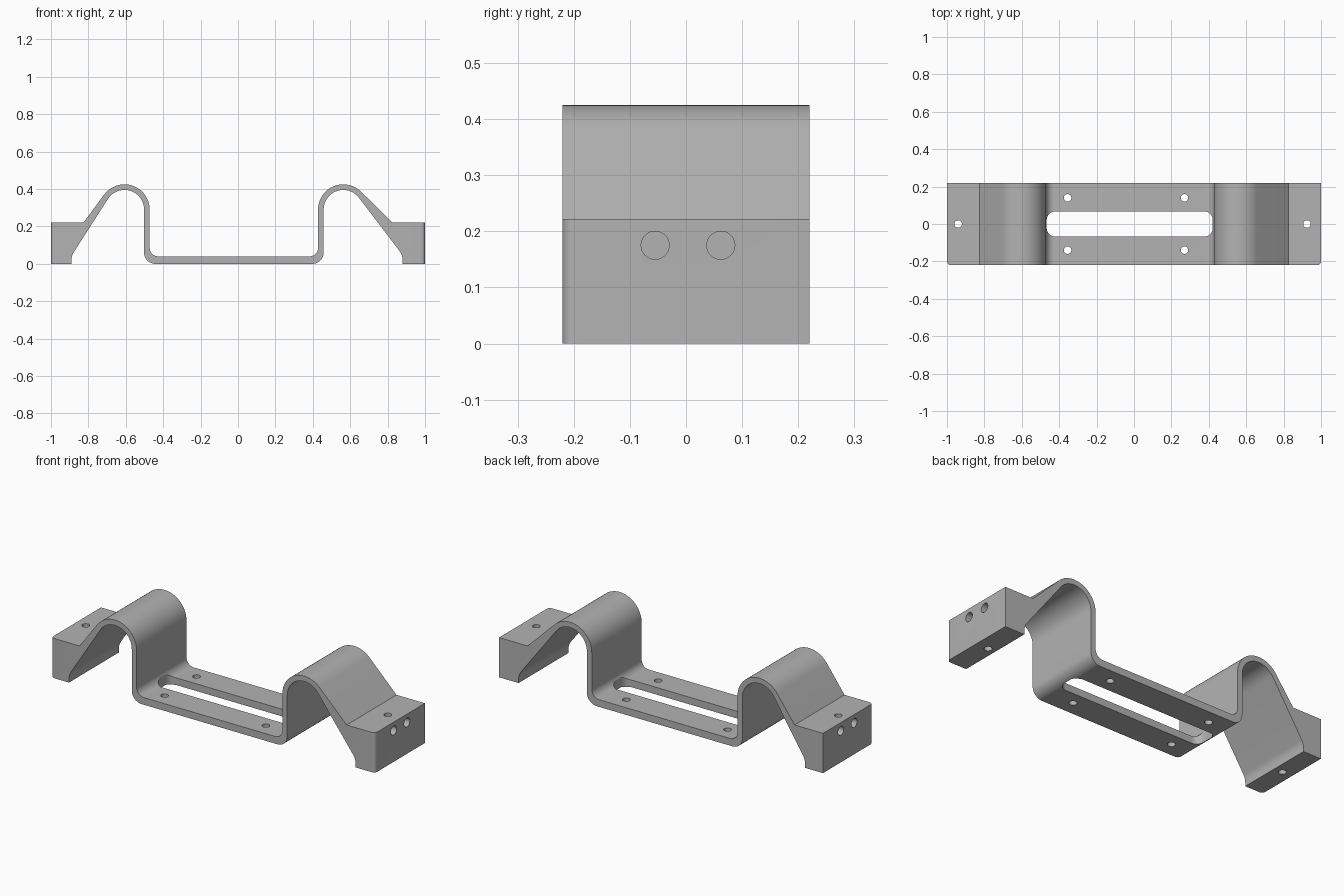
import bpy, bmesh, math

cube = bpy.data.objects.get("Cube")
if cube:
    bpy.data.objects.remove(cube, do_unlink=True)

grey = bpy.data.materials.new("plain grey")
grey.use_nodes = True
grey.diffuse_color = (0.45, 0.45, 0.45, 1)
grey.node_tree.nodes["Principled BSDF"].inputs["Base Color"].default_value = (0.45, 0.45, 0.45, 1)

DEPTH = 0.22      # half width of the strap
BLOCK_TOP = 0.222


def arc(cx, cz, r, a0, a1, n=10):
    angles = [math.radians(a0 + (a1 - a0) * i / n) for i in range(n + 1)]
    return [(cx + r * math.cos(a), cz + r * math.sin(a)) for a in angles]


def tangent_angle(cx, cz, r, p):
    """Angle on the circle where the upper tangent line from p touches."""
    dx, dz = p[0] - cx, p[1] - cz
    return math.degrees(math.atan2(dz, dx) + math.acos(r / math.hypot(dx, dz)))


def half_profile(hump_x, foot_x, foot_angle):
    """Half outline from the base's top, over the hump, and back beneath."""
    hump_z, outer, inner, foot_r = 0.29, 0.135, 0.105, 0.08
    shoulder = (0.825, BLOCK_TOP)
    foot = arc(foot_x - foot_r, 0.02, foot_r, 0, foot_angle, 6)
    pts = arc(hump_x - outer - 0.045, 0.085, 0.045, -90, 0)
    pts += arc(hump_x, hump_z, outer, 180, tangent_angle(hump_x, hump_z, outer, shoulder), 24)
    pts += [shoulder, (1, BLOCK_TOP), (1, 0), (foot_x, 0)] + foot
    pts += arc(hump_x, hump_z, inner, tangent_angle(hump_x, hump_z, inner, foot[-1]), 180, 24)
    pts += arc(hump_x - inner - 0.06, 0.06, 0.06, 0, -90)
    return pts


def finish(bm, name):
    bmesh.ops.recalc_face_normals(bm, faces=bm.faces[:])
    mesh = bpy.data.meshes.new(name)
    bm.to_mesh(mesh)
    bm.free()
    mesh.materials.append(grey)
    ob = bpy.data.objects.new(name, mesh)
    bpy.context.collection.objects.link(ob)
    return ob


# Bent strap with end blocks, extruded from one outline
right = half_profile(0.563, 0.88, 40)
left = [(-x, z) for x, z in reversed(half_profile(0.607, 0.89, 33))]
bm = bmesh.new()
face = bm.faces.new([bm.verts.new((x, -DEPTH, z)) for x, z in right + left])
extruded = bmesh.ops.extrude_face_region(bm, geom=[face])["geom"]
bmesh.ops.translate(bm, vec=(0, 2 * DEPTH, 0),
                    verts=[g for g in extruded if isinstance(g, bmesh.types.BMVert)])
# Rounded front corners of the end blocks
corners = [e for e in bm.edges
           if all(abs(v.co.x) > 0.999 and v.co.y < 0 for v in e.verts)]
bmesh.ops.bevel(bm, geom=corners, offset=0.02, segments=6, profile=0.5, affect='EDGES')
bracket = finish(bm, "bracket_strap")


def cylinder_cutter(name, r, length, loc, along_x=False):
    bpy.ops.mesh.primitive_cylinder_add(
        vertices=32, radius=r, depth=length, location=loc,
        rotation=(0, math.pi / 2 if along_x else 0, 0))
    ob = bpy.context.object
    ob.name = name
    return ob


# Screw holes in the base and the end blocks
cutters = []
for x in (-0.355, 0.27):
    for y in (-0.14, 0.14):
        cutters.append(cylinder_cutter("base_hole_cutter", 0.02, 0.2, (x, y, 0.02)))
for x in (-0.94, 0.925):
    cutters.append(cylinder_cutter("block_hole_cutter", 0.02, 0.6, (x, 0, 0.11)))
# Blind holes in the end faces
for x in (-1, 1):
    for y in (-0.055, 0.062):
        cutters.append(cylinder_cutter("end_hole_cutter", 0.025, 0.2, (x, y, 0.175), True))

# Long rounded slot in the base
bm = bmesh.new()
bmesh.ops.create_cube(bm, size=1)
bmesh.ops.scale(bm, vec=(0.888, 0.134, 0.3), verts=bm.verts[:])
bmesh.ops.translate(bm, vec=(-0.023, 0, 0.02), verts=bm.verts[:])
upright = [e for e in bm.edges if abs(e.verts[0].co.z - e.verts[1].co.z) > 0.1]
bmesh.ops.bevel(bm, geom=upright, offset=0.045, segments=8, profile=0.5, affect='EDGES')
cutters.append(finish(bm, "slot_cutter"))

# Cut every opening, then remove the cutters
bpy.ops.object.select_all(action='DESELECT')
bpy.context.view_layer.objects.active = bracket
bracket.select_set(True)
for cutter in cutters:
    mod = bracket.modifiers.new("cut", 'BOOLEAN')
    mod.operation = 'DIFFERENCE'
    mod.solver = 'EXACT'
    mod.object = cutter
    bpy.ops.object.modifier_apply(modifier=mod.name)
    bpy.data.objects.remove(cutter, do_unlink=True)

bpy.ops.object.shade_smooth_by_angle(angle=math.radians(25))
